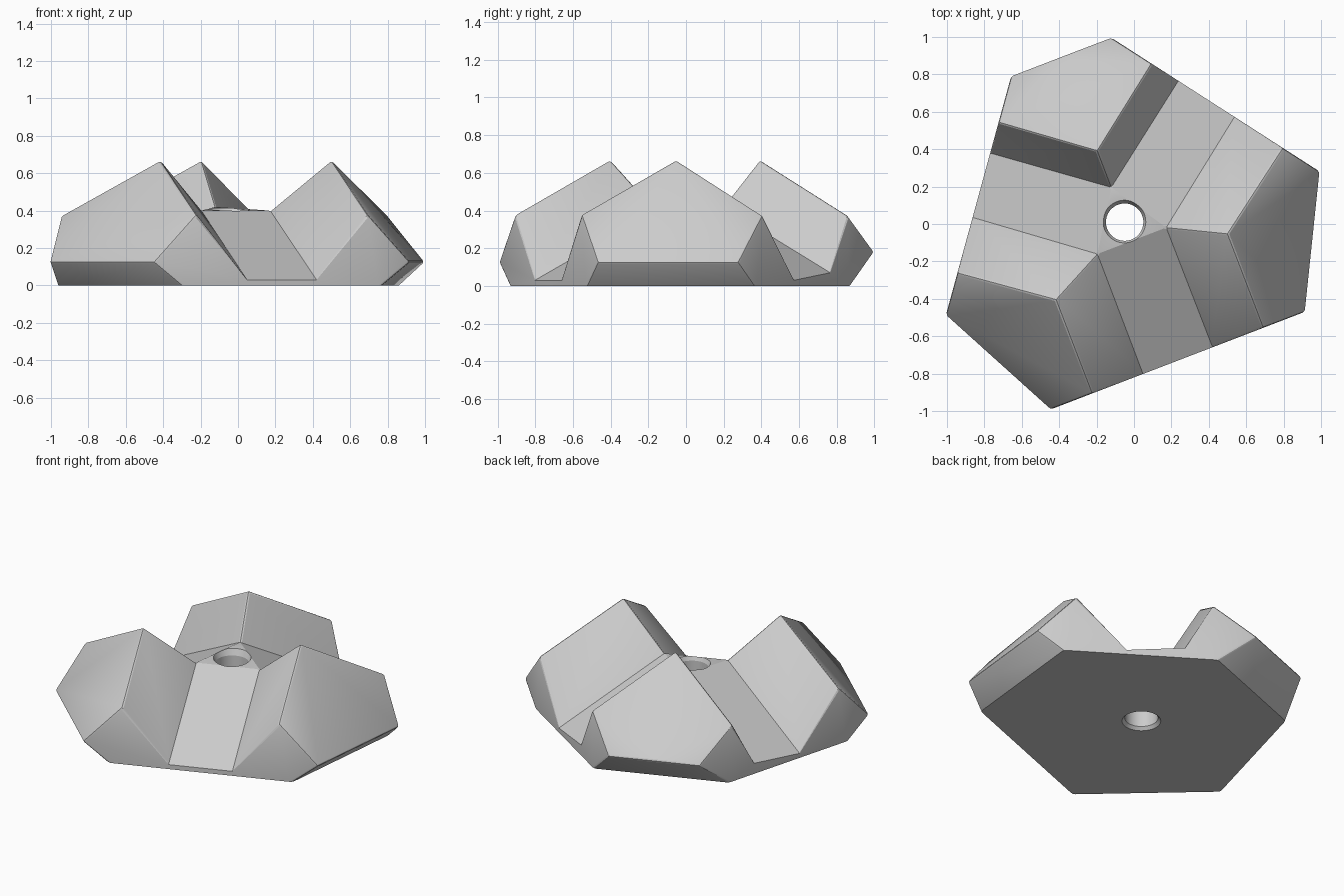
import bpy, bmesh, math
from mathutils import Matrix, Vector

cube = bpy.data.objects.get("Cube")
if cube:
    bpy.data.objects.remove(cube, do_unlink=True)

FRONT = -0.793          # flat front wall
TURN = math.radians(21)  # the symmetry plane is turned about z
CENTRE = (-0.05, 0.01, 0)


def on_side(x, z):
    """Point on the slanted vertical side wall."""
    return (x, -0.125 + (1.073 - x) * 1.362, z)


def on_front(x, z):
    """Point on the front wall."""
    return (x, FRONT, z)


def make_object(name, bm):
    mesh = bpy.data.meshes.new(name)
    bm.to_mesh(mesh)
    bm.free()
    obj = bpy.data.objects.new(name, mesh)
    bpy.context.collection.objects.link(obj)
    obj.location = CENTRE
    obj.rotation_euler.z = TURN
    return obj


# Corners of the right half, named by part
corners = {
    # side lobe
    "peak": (0.49, -0.255, 0.67), "inner": (0.197, -0.107, 0.4),
    "front_shoulder": on_front(0.49, 0.38), "back_shoulder": on_side(0.932, 0.375),
    "front_corner": on_front(0.733, 0.125), "back_corner": on_side(1.073, 0.125),
    "front_foot": on_front(0.573, 0), "back_foot": on_side(0.978, 0),
    # channel ends
    "front_lip": on_front(0.199, 0.03), "side_lip": on_side(0.75, 0.03),
    "rear_lip": on_side(0.539, 0.07),
    # rear lobe
    "rear_peak": (0, 0.408, 0.67), "rear_inner": (0, 0.199, 0.42),
    "rear_shoulder": on_side(0.438, 0.375), "rear_corner": on_side(0.283, 0.18),
    "rear_foot": on_side(0.421, 0),
    # points on the symmetry plane
    "mid_foot": on_front(0, 0), "mid_lip": on_front(0, 0.03),
    "mid_inner": (0, -0.107, 0.4), "mid_edge": (0, 0.951, 0.18),
    "mid_heel": (0, 0.763, 0),
}

half_faces = [
    "mid_lip front_lip inner mid_inner",                                # front channel
    "inner side_lip rear_lip rear_inner",                               # side channel
    "mid_inner inner rear_inner",                                       # hub
    "peak front_shoulder front_lip inner",                              # side lobe
    "peak back_shoulder side_lip inner",
    "peak front_shoulder front_corner back_corner back_shoulder",
    "front_corner back_corner back_foot front_foot",
    "rear_peak rear_shoulder rear_lip rear_inner",                      # rear lobe
    "rear_peak mid_edge rear_corner rear_shoulder",
    "mid_edge rear_corner rear_foot mid_heel",
    "mid_foot front_foot front_corner front_shoulder front_lip mid_lip",  # walls
    "back_foot back_corner back_shoulder side_lip rear_lip "
    "rear_shoulder rear_corner rear_foot",
    "mid_foot front_foot back_foot rear_foot mid_heel",                 # underside
]

# Build the half and mirror it
bm = bmesh.new()
verts = {name: bm.verts.new(co) for name, co in corners.items()}
for face in half_faces:
    bm.faces.new([verts[name] for name in face.split()])
bmesh.ops.mirror(bm, geom=bm.verts[:] + bm.edges[:] + bm.faces[:],
                 matrix=Matrix.Identity(4), merge_dist=0.001, axis='X')
bmesh.ops.remove_doubles(bm, verts=bm.verts[:], dist=0.001)
bmesh.ops.recalc_face_normals(bm, faces=bm.faces[:])
middle = [e for e in bm.edges if all(abs(v.co.x) < 0.001 for v in e.verts)
          and e.calc_face_angle(1) < 0.02]
bmesh.ops.dissolve_edges(bm, edges=middle, use_verts=False)
bm.normal_update()


def is_ridge(edge):
    heights = [v.co.z for v in edge.verts]
    hub_edge = min(heights) > 0.39 and max(heights) < 0.43
    return edge.is_convex and max(heights) > 0.1 and not hub_edge


# Soften the lobe ridges
bmesh.ops.bevel(bm, geom=[e for e in bm.edges if is_ridge(e)], offset=0.013,
                offset_type='OFFSET', segments=2, profile=0.5, affect='EDGES')
body = make_object("three_lobed_body", bm)

# Bolt hole cutter, with a countersink at each end
bm = bmesh.new()
profile = [(0.135, -0.02), (0.1, 0.02), (0.1, 0.375), (0.12, 0.42), (0.12, 0.6)]
axis_profile = [(0, profile[0][1])] + profile + [(0, profile[-1][1])]
ring = [bm.verts.new((r, 0, z)) for r, z in axis_profile]
outline = [bm.edges.new(pair) for pair in zip(ring, ring[1:])]
bmesh.ops.spin(bm, geom=ring + outline, cent=(0, 0, 0), axis=(0, 0, 1),
               angle=math.tau, steps=48, use_merge=True)
bmesh.ops.remove_doubles(bm, verts=bm.verts[:], dist=0.0001)
bmesh.ops.recalc_face_normals(bm, faces=bm.faces[:])
cutter = make_object("bolt_hole_cutter", bm)
cutter.hide_render = True
cutter.hide_set(True)

hole = body.modifiers.new("bolt_hole", 'BOOLEAN')
hole.operation = 'DIFFERENCE'
hole.solver = 'EXACT'
hole.object = cutter

# One grey material for everything
grey = bpy.data.materials.new("light_grey")
grey.use_nodes = True
grey.diffuse_color = (0.6, 0.6, 0.6, 1)
grey.node_tree.nodes["Principled BSDF"].inputs["Base Color"].default_value = (0.6, 0.6, 0.6, 1)
for obj in (body, cutter):
    obj.data.materials.append(grey)

# Apply the cut, then smooth only the shallow edges
bpy.ops.object.select_all(action='DESELECT')
body.select_set(True)
bpy.context.view_layer.objects.active = body
bpy.ops.object.modifier_apply(modifier="bolt_hole")
bpy.data.objects.remove(cutter, do_unlink=True)
bpy.ops.object.shade_smooth_by_angle(angle=math.radians(20))
